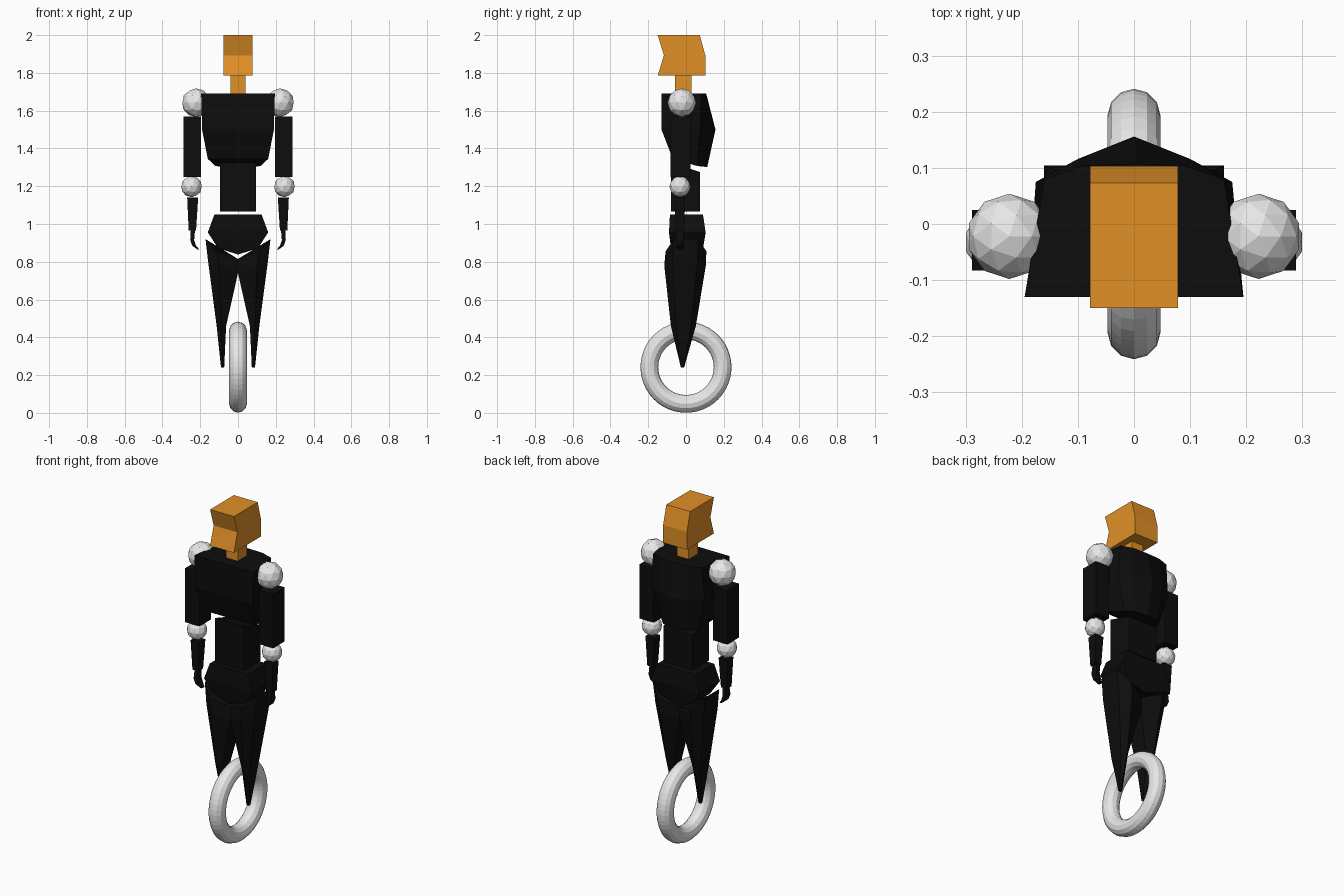
import bpy, bmesh, math
from mathutils import Vector

if "Cube" in bpy.data.objects:
    bpy.data.objects.remove(bpy.data.objects["Cube"])


def material(name, rgb):
    m = bpy.data.materials.new(name)
    m.diffuse_color = (*rgb, 1)
    m.use_nodes = True
    m.node_tree.nodes["Principled BSDF"].inputs["Base Color"].default_value = m.diffuse_color
    return m


BLACK = material("black", (0.004, 0.004, 0.004))
ORANGE = material("orange", (0.75, 0.28, 0.02))
WHITE = material("pale_grey", (0.8, 0.8, 0.8))


def finish(name, bm, mat):
    bmesh.ops.recalc_face_normals(bm, faces=bm.faces)
    me = bpy.data.meshes.new(name)
    bm.to_mesh(me)
    bm.free()
    me.materials.append(mat)
    ob = bpy.data.objects.new(name, me)
    bpy.context.collection.objects.link(ob)
    return ob


def loft(name, rings, mat, side=1):
    """Skin a stack of equal-length rings and cap both ends."""
    bm = bmesh.new()
    vs = [[bm.verts.new((x * side, y, z)) for x, y, z in r] for r in rings]
    n = len(vs[0])
    for a, b in zip(vs, vs[1:]):
        for i in range(n):
            j = (i + 1) % n
            bm.faces.new((a[i], a[j], b[j], b[i]))
    bm.faces.new(vs[0])
    bm.faces.new(vs[-1])
    return finish(name, bm, mat)


def rect(x0, x1, y0, y1, z):
    return [(x0, y0, z), (x1, y0, z), (x1, y1, z), (x0, y1, z)]


def box(name, x0, x1, y0, y1, z0, z1, mat, side=1):
    return loft(name, [rect(x0, x1, y0, y1, z0), rect(x0, x1, y0, y1, z1)], mat, side)


def ball(name, center, r, mat):
    bm = bmesh.new()
    bmesh.ops.create_icosphere(bm, subdivisions=2, radius=r)
    bmesh.ops.translate(bm, verts=bm.verts, vec=Vector(center))
    return finish(name, bm, mat)


def mirror_ring(half):
    """Complete a right-hand half ring; points on x = 0 are not doubled."""
    return half + [(-x, y, z) for x, y, z in reversed(half) if x > 0]


# head: side profile extruded across x, and a square neck
profile = [(-0.15, 2.0), (0.073, 2.0), (0.103, 1.89), (0.103, 1.785),
           (-0.15, 1.785), (-0.117, 1.893)]
loft("head", [[(x, y, z) for y, z in profile] for x in (-0.078, 0.078)], ORANGE)
box("neck", -0.039, 0.039, -0.058, 0.03, 1.67, 1.79, ORANGE)

# chest: flat front, ridged back
loft("chest", [
    mirror_ring([(0.195, -0.13, 1.69), (0.16, 0.08, 1.69),
                 (0.09, 0.104, 1.69), (0, 0.107, 1.69)]),
    mirror_ring([(0.19, -0.13, 1.5), (0.175, 0.075, 1.5),
                 (0.1, 0.116, 1.5), (0, 0.156, 1.5)]),
    mirror_ring([(0.16, -0.07, 1.345), (0.12, 0.06, 1.307),
                 (0.08, 0.1, 1.303), (0, 0.112, 1.3)])], BLACK)

# waist: box with a top sloping down to the back
loft("waist", [rect(-0.096, 0.096, -0.08, 0.075, 1.065),
               [(-0.096, -0.08, 1.325), (0.096, -0.08, 1.325),
                (0.096, 0.075, 1.275), (-0.096, 0.075, 1.275)]], BLACK)


# hips: wide belt narrowing to a shallow point below
def hip_ring(x, z, zc, y0, y1):
    return [(-x, y0, z), (0, y0, zc), (x, y0, z), (x, y1, z), (0, y1, zc), (-x, y1, z)]


loft("hips", [hip_ring(0.125, 1.05, 1.05, -0.085, 0.09),
              hip_ring(0.16, 0.955, 0.955, -0.09, 0.104),
              hip_ring(0.105, 0.872, 0.838, -0.075, 0.085)], BLACK)


# legs: six-sided spikes, deepest along the middle ridge
def leg_ring(outer, mid, inner, y0, y1, k):
    c, h = (y0 + y1) / 2, (y1 - y0) / 2 * k
    pt = lambda p, y: (p[0], y, p[1])
    return [pt(outer, c - h), pt(mid, y0), pt(inner, c - h),
            pt(inner, c + h), pt(mid, y1), pt(outer, c + h)]


for side, word in ((-1, "left"), (1, "right")):
    loft(word + "_leg", [
        leg_ring((0.172, 0.92), (0.11, 0.855), (0, 0.815), -0.108, 0.108, 0.6),
        leg_ring((0.158, 0.8), (0.1, 0.78), (0, 0.74), -0.115, 0.105, 0.6),
        leg_ring((0.113, 0.46), (0.09, 0.46), (0.063, 0.46), -0.08, 0.052, 0.6),
        leg_ring((0.09, 0.24), (0.082, 0.24), (0.073, 0.24), -0.027, -0.01, 0.7)],
        BLACK, side)

    # arm: shoulder ball, boxy upper arm, elbow ball, tapered forearm
    ball(word + "_shoulder", (side * 0.222, -0.022, 1.642), 0.076, WHITE)
    box(word + "_upper_arm", 0.195, 0.289, -0.083, 0.025, 1.25, 1.57, BLACK, side)
    ball(word + "_elbow", (side * 0.246, -0.032, 1.198), 0.056, WHITE)
    loft(word + "_forearm", [rect(0.211, 0.269, -0.06, -0.004, 1.14),
                             rect(0.222, 0.261, -0.054, -0.01, 0.965)], BLACK, side)

    # hand: flat strip curling inward
    loft(word + "_hand", [rect(0.228, 0.25, -0.05, -0.014, 0.965),
                          rect(0.232, 0.253, -0.055, -0.01, 0.915),
                          rect(0.222, 0.242, -0.053, -0.012, 0.885),
                          rect(0.205, 0.215, -0.045, -0.02, 0.865)], BLACK, side)

# wheel: upright ring
bpy.ops.mesh.primitive_torus_add(
    major_radius=0.194, minor_radius=0.047, major_segments=48, minor_segments=12,
    location=(0, 0, 0.242), rotation=(0, math.pi / 2, 0))
wheel = bpy.context.object
wheel.name = "wheel"
wheel.data.materials.append(WHITE)
